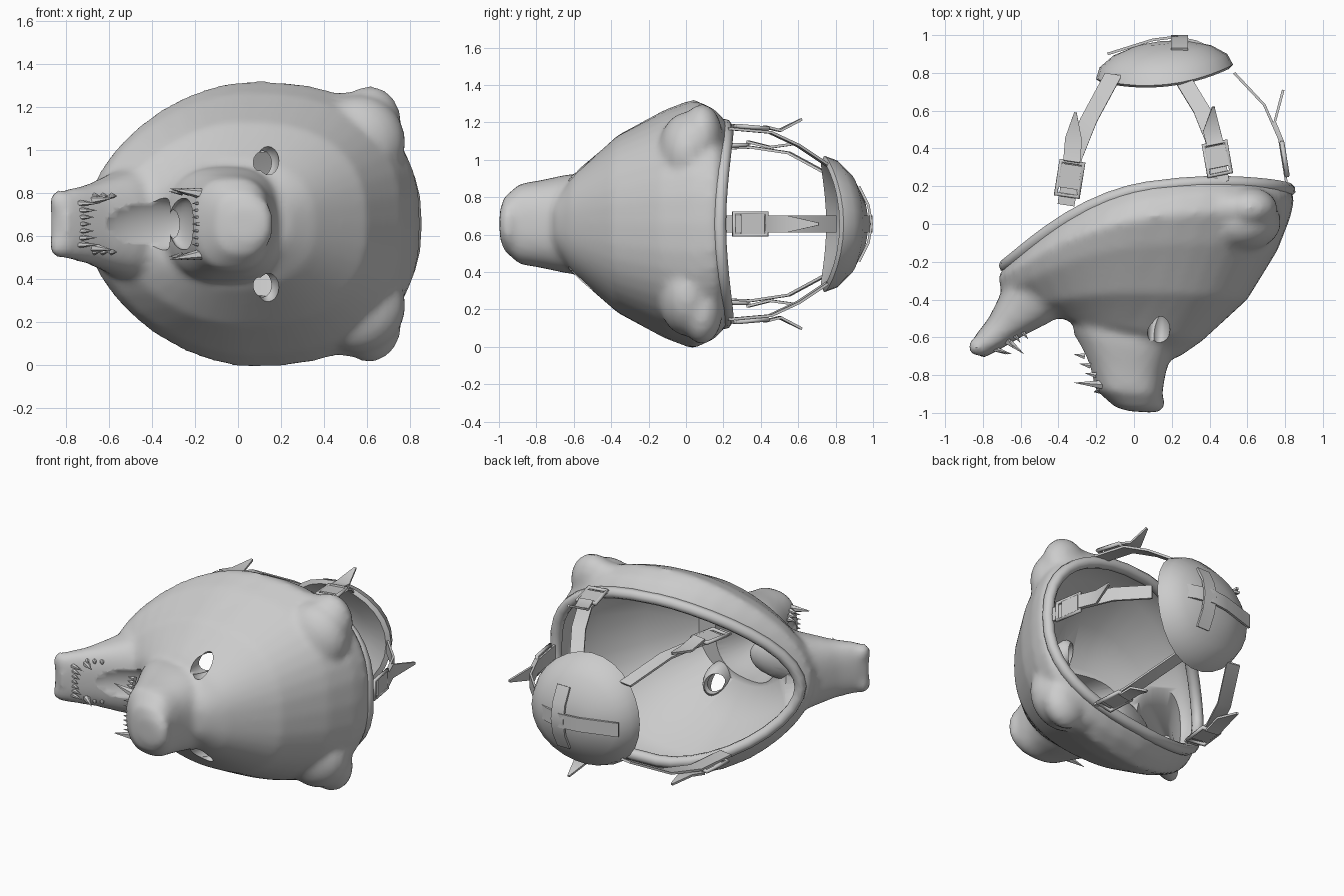
import bpy, bmesh, math
from mathutils import Vector, Matrix

MID = 0.657   # height of the mirror plane of the mask, which lies on its side
cube = bpy.data.objects.get("Cube")
if cube:
    bpy.data.objects.remove(cube)

grey = bpy.data.materials.new("plain grey")
grey.use_nodes = True
grey.diffuse_color = (0.6, 0.6, 0.6, 1)
grey.node_tree.nodes["Principled BSDF"].inputs["Base Color"].default_value = (0.6, 0.6, 0.6, 1)


def make(name, bm):
    bmesh.ops.recalc_face_normals(bm, faces=bm.faces)
    me = bpy.data.meshes.new(name)
    bm.to_mesh(me)
    bm.free()
    me.materials.append(grey)
    ob = bpy.data.objects.new(name, me)
    bpy.context.collection.objects.link(ob)
    return ob


def smooth(ob, angle=40):
    bpy.ops.object.select_all(action='DESELECT')
    ob.select_set(True)
    bpy.context.view_layer.objects.active = ob
    bpy.ops.object.shade_smooth_by_angle(angle=math.radians(angle))


def apply(ob, kind, **settings):
    mod = ob.modifiers.new(kind, kind)
    for key, value in settings.items():
        setattr(mod, key, value)
    bpy.context.view_layer.objects.active = ob
    bpy.ops.object.modifier_apply(modifier=mod.name)


def signed_power(v, p):
    return math.copysign(abs(v) ** p, v)


def ring(low, high, half, bow=0.0, p_low=1.13, p_high=.8, n=40):
    """Bowed oval, pointed towards the chin and square towards the crown."""
    low, high = Vector(low), Vector(high)
    centre, axis = (low + high) / 2, (high - low) / 2
    pts = []
    for i in range(n):
        a = 2 * math.pi * i / n
        p = p_high if math.cos(a) > 0 else p_low
        c, s = signed_power(math.cos(a), p), signed_power(math.sin(a), p)
        q = centre + axis * c
        pts.append(Vector((q.x, q.y + bow * s * s * (1 - .45 * c), MID + half * s)))
    return pts


def muzzle_ring(low, high, half, inset=0.0):
    low, high = Vector(low), Vector(high)
    step = (high - low).normalized() * inset
    return ring(low + step, high - step, half - inset, 0, .78, .78)


def loft(bm, rings):
    loops = [[bm.verts.new(p) for p in r] for r in rings]
    n = len(loops[0])
    for a, b in zip(loops, loops[1:]):
        for i in range(n):
            bm.faces.new((a[i], a[(i + 1) % n], b[(i + 1) % n], b[i]))
    for end in (loops[0], loops[-1]):
        hub = bm.verts.new(sum((v.co for v in end), Vector()) / n)
        for i in range(n):
            bm.faces.new((end[i], end[(i + 1) % n], hub))


def blob(bm, centre, radii, turn=0.0):
    x, y, z = centre
    m = Matrix.Translation((x, y, MID + z)) @ Matrix.Rotation(turn, 4, 'Z') @ Matrix.Diagonal((*radii, 1))
    bmesh.ops.create_uvsphere(bm, u_segments=24, v_segments=14, radius=1, matrix=m)


# Head: rings run from the open back to the face (chin point, crown point, half width, bow)
SKULL = [((-.68, -.22), (.83, .18), .55, .22),
         ((-.71, -.26), (.85, .14), .62, .19),
         ((-.72, -.29), (.83, .04), .667, .16),
         ((-.70, -.37), (.76, -.14), .61, .14),
         ((-.59, -.45), (.60, -.40), .475, .06),
         ((-.45, -.49), (.36, -.62), .30, 0),
         ((-.37, -.50), (.23, -.71), .20, 0)]
SNOUT = [((-.38, -.42), (.24, -.55), .27), ((-.32, -.58), (.20, -.68), .265),
         ((-.25, -.74), (.165, -.80), .235), ((-.20, -.88), (.15, -.90), .215),
         ((-.10, -.97), (.13, -.98), .14), ((-.03, -.99), (.10, -1.0), .07)]
JAW = [((-.64, -.25), (-.33, -.45), .27), ((-.71, -.38), (-.45, -.53), .225),
       ((-.77, -.50), (-.60, -.60), .185), ((-.84, -.59), (-.72, -.67), .165),
       ((-.88, -.66), (-.80, -.71), .14)]

bm = bmesh.new()
loft(bm, [ring(*r) for r in SKULL])
loft(bm, [muzzle_ring(*r) for r in SNOUT])
loft(bm, [muzzle_ring(*r) for r in JAW])
blob(bm, (.10, -.95, 0), (.065, .05, .125))
for s in (1, -1):
    blob(bm, (.61, .085, s * .47), (.15, .11, .172))      # ear
    blob(bm, (.50, .08, s * .45), (.2, .11, .165))        # inner side of the ear
    blob(bm, (.56, .01, s * .38), (.22, .16, .22))        # root of the ear
    blob(bm, (.2, -.54, s * .17), (.08, .1, .1))          # brow
    blob(bm, (-.83, -.65, s * .1), (.05, .05, .06))       # lip
head = make("mask_head", bm)
apply(head, 'REMESH', mode='VOXEL', voxel_size=.022)
apply(head, 'SMOOTH', factor=.5, iterations=7)


def cutter(name, *args):
    bm = bmesh.new()
    blob(bm, *args)
    return make(name, bm)


def cut(ob, tool):
    tool.hide_render = True
    apply(ob, 'BOOLEAN', operation='DIFFERENCE', solver='EXACT', object=tool)
    bpy.data.objects.remove(tool)


# Inside of the shell, snout and jaw, kept clear of the walls of mouth and eye sockets
d = .03
inner = [((l[0] + d, l[1] + d), (h[0] - d, h[1] + d / 2), w - d, b) for l, h, w, b in SKULL[:-1]]
l, h, w, b = inner[0]
inner.insert(0, ((l[0], l[1] + .2), (h[0], h[1] + .2), w, b))
DENTS = [((-.42, -.565, 0), (.26, .078, .13), math.radians(28)),
         ((-.25, -.70, 0), (.045, .17, .12), math.radians(20))]
DENTS += [((.14, -.56, s * .295), (.05, .12, .08), 0) for s in (1, -1)]
for rings in ([ring(*r) for r in inner],
              [muzzle_ring(*r, .04) for r in SNOUT[:-2]],
              [muzzle_ring(*r, .035) for r in JAW[:-1]]):
    bm = bmesh.new()
    loft(bm, rings)
    hollow = make("hollow_cutter", bm)
    for centre, radii, turn in DENTS:
        cut(hollow, cutter("wall_cutter", centre, [r + .03 for r in radii], turn))
    cut(head, hollow)

# Mouth, eye sockets and eye holes
for dent in DENTS:
    cut(head, cutter("dent_cutter", *dent))
for s in (1, -1):
    cut(head, cutter("eye_cutter", (.12, -.36, s * .28), (.045, .3, .065), math.radians(-5)))
smooth(head, 50)


def tube(name, pts, radius, sides=2):
    cu = bpy.data.curves.new(name, 'CURVE')
    cu.dimensions = '3D'
    cu.bevel_depth, cu.bevel_resolution = radius, sides
    sp = cu.splines.new('POLY')
    sp.points.add(len(pts) - 1)
    for point, co in zip(sp.points, pts):
        point.co = (*co, 1)
    sp.use_cyclic_u = True
    cu.materials.append(grey)
    ob = bpy.data.objects.new(name, cu)
    bpy.context.collection.objects.link(ob)


# Padded edge around the opening
tube("rim_padding", ring((-.68, -.22), (.82, .18), .53, .21), .036)

# Teeth: rows of small cones and four long fangs
bm = bmesh.new()


def tooth(base, tip, radius):
    base, tip = Vector(base), Vector(tip)
    axis = tip - base
    m = Matrix.Translation((base + tip) / 2 + Vector((0, 0, MID))) @ axis.to_track_quat('Z', 'Y').to_matrix().to_4x4()
    bmesh.ops.create_cone(bm, cap_ends=True, segments=6, radius1=radius, radius2=0, depth=axis.length, matrix=m)


for i in range(7):
    z = (i - 3) * .032
    tooth((-.16, -.89 + abs(z) * .3, z), (-.215, -.89, z), .016)
    tooth((-.74, -.66, z), (-.68 + abs(z) * .4, -.69, z), .016)
for s in (1, -1):
    tooth((-.17, -.85, s * .14), (-.32, -.84, s * .165), .026)
    tooth((-.68, -.61, s * .11), (-.58, -.69, s * .12), .024)
    for i in range(3):
        tooth((-.2 - i * .03, -.8 + i * .05, s * .15), (-.26 - i * .03, -.79 + i * .05, s * .15), .018)
        tooth((-.67 + i * .04, -.61 + i * .02, s * .13), (-.64 + i * .04, -.65 + i * .02, s * .13), .015)
smooth(make("teeth", bm), 30)

# Back pad: shallow turned dish, bent around the skull and tilted
bm = bmesh.new()
PROFILE = [(0, .10), (.2, .06), (.34, .01), (.365, .03), (.34, .09), (.26, .145), (.13, .185), (0, .195)]
verts = [bm.verts.new((r, y, 0)) for r, y in PROFILE]
edges = [bm.edges.new(e) for e in zip(verts, verts[1:])]
bmesh.ops.spin(bm, geom=verts + edges, axis=(0, 1, 0), cent=(0, 0, 0), angle=2 * math.pi, steps=28)
bmesh.ops.remove_doubles(bm, verts=bm.verts, dist=.001)
for v in bm.verts:
    v.co.y -= .5 * v.co.z ** 2
bm.transform(Matrix.Translation((.165, .775, MID)) @ Matrix.Rotation(math.radians(6), 4, 'Z'))
smooth(make("back_pad", bm), 50)


def ribbon(name, pts, across, width, pointed=False):
    bm = bmesh.new()
    pts = [Vector(p) + Vector((0, 0, MID)) for p in pts]
    across = Vector(across).normalized()
    rows = []
    for i, p in enumerate(pts):
        half = across * width / 2 * (.15 if pointed and i == len(pts) - 1 else 1)
        rows.append((bm.verts.new(p - half), bm.verts.new(p + half)))
    for a, b in zip(rows, rows[1:]):
        bm.faces.new((a[0], a[1], b[1], b[0]))
    ob = make(name, bm)
    apply(ob, 'SOLIDIFY', thickness=.014, offset=0)
    smooth(ob, 50)


def strap(name, path, across, tail):
    ribbon(name + "_strap", path, across, .09)
    ribbon(name + "_loose_end", tail, across, .09, True)
    a, b = Vector(path[0]), Vector(path[1])
    out = (Vector(tail[0]) - a.lerp(b, .8)).normalized() * .02
    ribbon(name + "_keeper", [a.lerp(b, .3) + out, a.lerp(b, .8) + out], across, .11)
    half = Vector(across).normalized() * .06
    lift = out + Vector((0, 0, MID))
    a, b = a.lerp(b, .15) + lift, a.lerp(b, .85) + lift
    tube(name + "_buckle", [a - half, a + half, b + half, b - half], .013, 1)


# Straps: a mirrored pair at cheek and brow on each side, one at the crown
for s, side in ((1, "left"), (-1, "right")):
    strap(side + "_cheek",
          [(-.36, .1, s * .40), (-.32, .35, s * .41), (-.24, .55, s * .38), (-.11, .79, s * .25)], (1, -.15, 0),
          [(-.33, .33, s * .44), (-.32, .45, s * .41), (-.31, .59, s * .43)])
    strap(side + "_brow",
          [(.46, .22, s * .51), (.42, .45, s * .49), (.36, .6, s * .42), (.25, .78, s * .30)], (1, .2, 0),
          [(.43, .42, s * .52), (.41, .5, s * .5), (.42, .62, s * .56)])
strap("crown",
      [(.81, .2, 0), (.77, .45, 0), (.69, .63, 0), (.53, .80, 0)], (0, 0, 1),
      [(.79, .43, 0), (.745, .54, 0), (.79, .71, 0)])

# Crossed bands over the pad
ribbon("pad_band_across", [(-.14, .90, 0), (-.06, .925, 0), (.1, .975, 0), (.22, .99, 0), (.33, .965, 0), (.43, .92, 0)],
       (0, 0, 1), .09)
ribbon("pad_band_upright", [(.24, .925, -.2), (.24, .975, -.1), (.24, .993, 0), (.24, .975, .1), (.24, .925, .2)],
       (1, 0, 0), .09)
